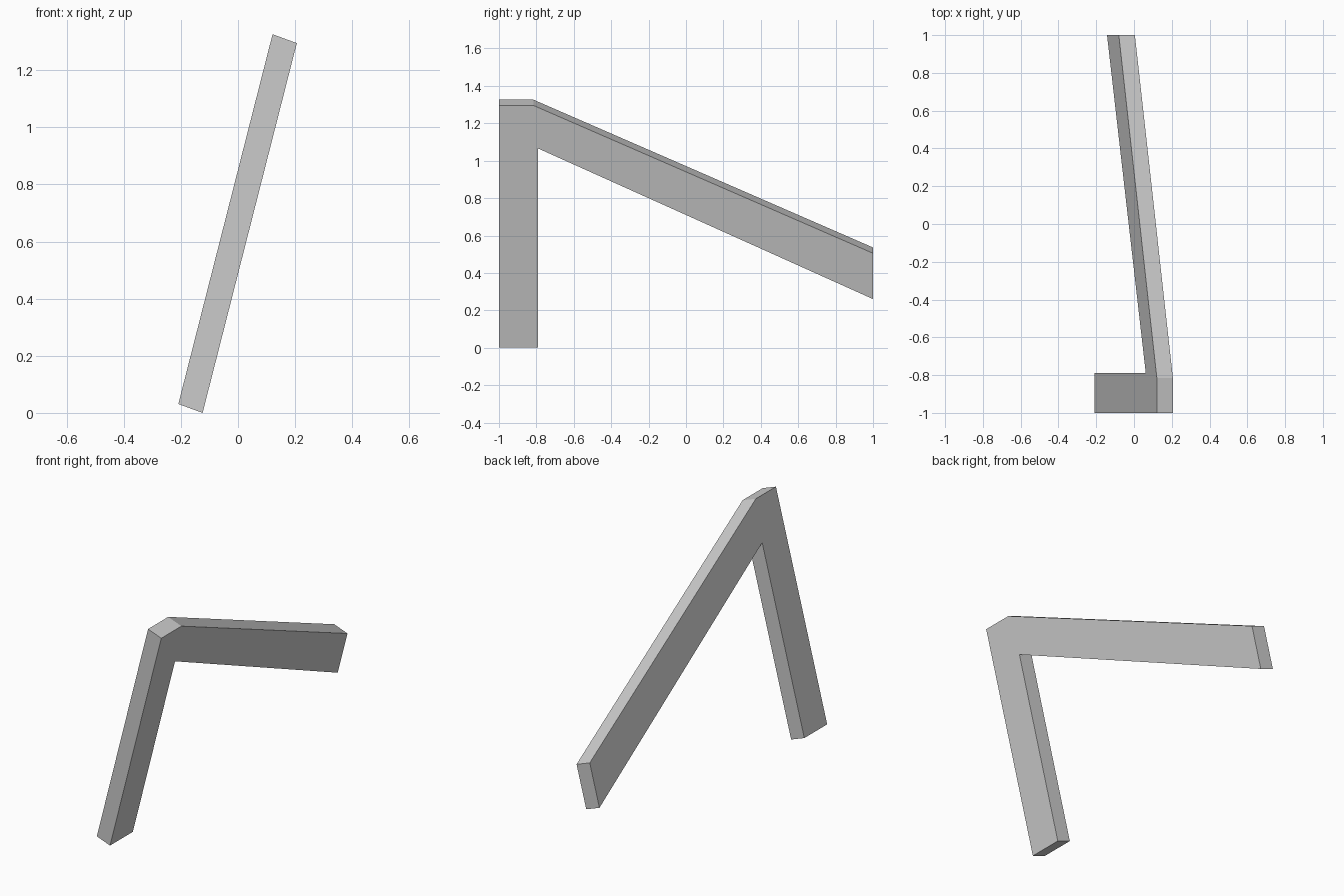
import bpy
import bmesh
from mathutils import Vector

if "Cube" in bpy.data.objects:
    bpy.data.objects.remove(bpy.data.objects["Cube"])

# Side outline (y, z) of the bent bar, taken on its right-hand face
OUTLINE = [(-1, 0), (-0.79, 0), (-0.79, 1.065), (1, 0.26),
           (1, 0.505), (-0.815, 1.295), (-1, 1.295)]
LEAN = 0.33 / 1.295                    # sideways lean per unit of height
THICKNESS = Vector((-0.085, 0, 0.031))  # offset to the left-hand face

# Leaning bent bar: upright leg and long sloping arm in one piece
bm = bmesh.new()
face = bm.faces.new([bm.verts.new((-0.124 + LEAN * z, y, z)) for y, z in OUTLINE])
result = bmesh.ops.extrude_face_region(bm, geom=[face], use_keep_orig=True)
moved = [v for v in result["geom"] if isinstance(v, bmesh.types.BMVert)]
bmesh.ops.translate(bm, verts=moved, vec=THICKNESS)
bmesh.ops.recalc_face_normals(bm, faces=bm.faces)

mesh = bpy.data.meshes.new("bent_bar")
bm.to_mesh(mesh)
bm.free()
bar = bpy.data.objects.new("bent_bar", mesh)
bpy.context.collection.objects.link(bar)
